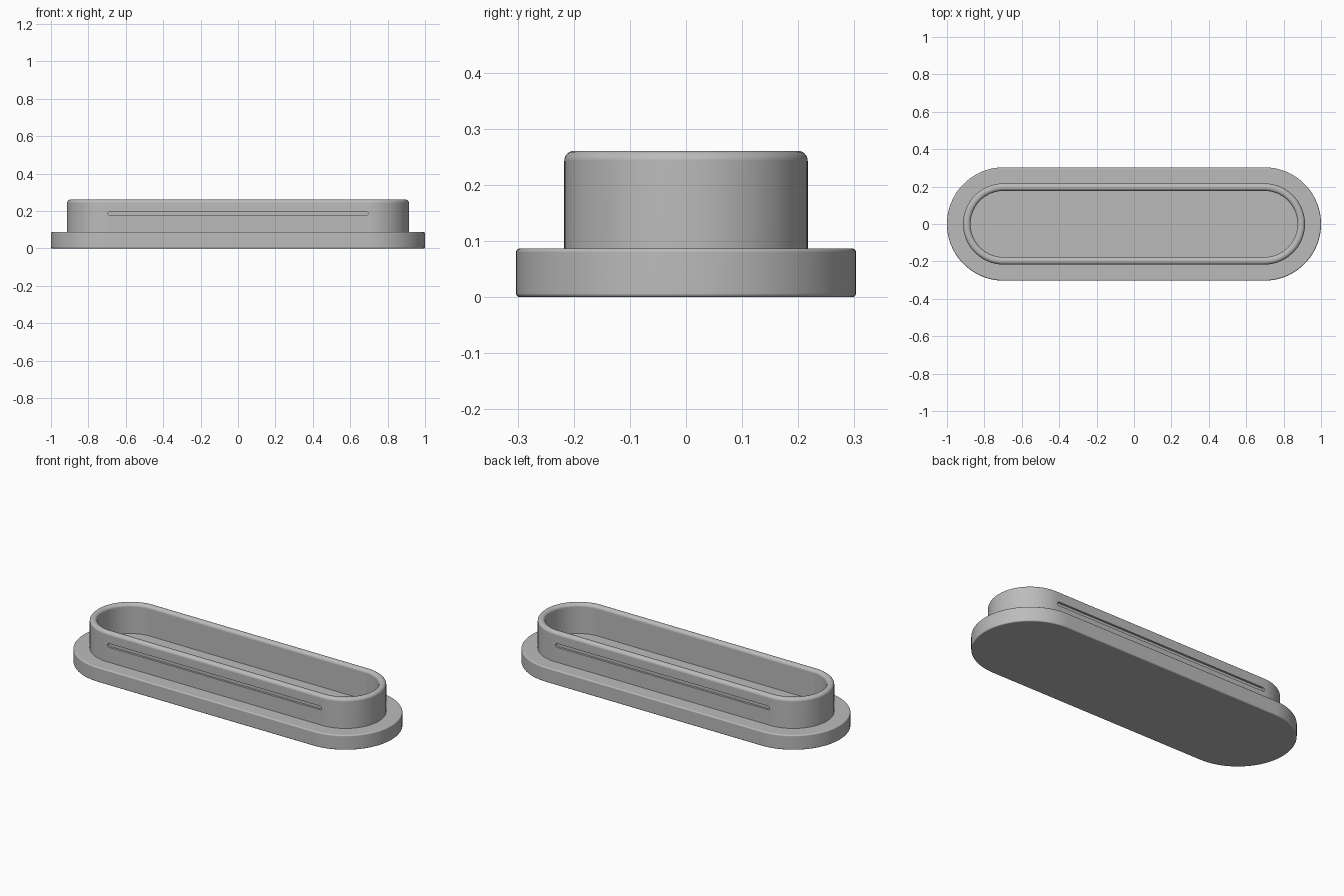
import bpy
import bmesh
from math import pi, sin, cos, radians

if "Cube" in bpy.data.objects:
    bpy.data.objects.remove(bpy.data.objects["Cube"])

HALF = 0.697          # distance from the middle to each rounded end's centre
ARC = 40              # segments per rounded end

grey = bpy.data.materials.new("plain_grey")
grey.use_nodes = True
grey.diffuse_color = (0.5, 0.5, 0.5, 1)
grey.node_tree.nodes["Principled BSDF"].inputs["Base Color"].default_value = (0.5, 0.5, 0.5, 1)


def stadium(radius, half, arc):
    """Outline of a long slot shape, counter-clockwise."""
    pts = []
    for side, start in ((1, -pi / 2), (-1, pi / 2)):
        for i in range(arc + 1):
            a = start + pi * i / arc
            pts.append((side * half + radius * cos(a), radius * sin(a)))
    return pts


def fillet(r, z, size, start, steps=6):
    """Quarter-round profile points about a centre, turning anticlockwise."""
    return [(r + size * cos(start + pi / 2 * i / steps),
             z + size * sin(start + pi / 2 * i / steps)) for i in range(steps + 1)]


def sweep(name, profile, closed, half=HALF, arc=ARC):
    """Run a (radius, height) profile round the slot outline."""
    bm = bmesh.new()
    rings = [[bm.verts.new((x, y, z)) for x, y in stadium(r, half, arc)]
             for r, z in profile]
    pairs = list(zip(rings, rings[1:]))
    if closed:
        pairs.append((rings[-1], rings[0]))
    else:
        bm.faces.new(rings[0][::-1])
        bm.faces.new(rings[-1])
    for low, high in pairs:
        for i in range(len(low)):
            j = (i + 1) % len(low)
            bm.faces.new((low[i], low[j], high[j], high[i]))
    bmesh.ops.recalc_face_normals(bm, faces=bm.faces)
    mesh = bpy.data.meshes.new(name)
    bm.to_mesh(mesh)
    bm.free()
    mesh.materials.append(grey)
    obj = bpy.data.objects.new(name, mesh)
    bpy.context.collection.objects.link(obj)
    return obj


def activate(obj):
    bpy.ops.object.select_all(action="DESELECT")
    obj.select_set(True)
    bpy.context.view_layer.objects.active = obj


# Flat flange with softened edges; its top is also the tray floor
edge = 0.007
flange = sweep("flange", fillet(0.303 - edge, edge, edge, -pi / 2)
               + fillet(0.303 - edge, 0.087 - edge, edge, 0), False)

# Upright wall with a rounded rim
soft = 0.018
wall = sweep("wall", [(0.177, 0.08), (0.217, 0.08)]
             + fillet(0.217 - soft, 0.261 - soft, soft, 0)
             + fillet(0.177 + soft, 0.261 - soft, soft, pi / 2), True)

# Shallow long grooves on the front and back of the wall
for side in (-1, 1):
    cutter = sweep("groove_cutter", [(0.011, -0.012), (0.011, 0.012)], False, 0.684, 8)
    cutter.rotation_euler.x = radians(90)
    cutter.location = (0, side * 0.217, 0.186)
    cutter.hide_render = True
    cut = wall.modifiers.new("groove", "BOOLEAN")
    cut.operation = "DIFFERENCE"
    cut.solver = "EXACT"
    cut.object = cutter
    bpy.context.view_layer.update()
    activate(wall)
    bpy.ops.object.modifier_apply(modifier=cut.name)
    bpy.data.objects.remove(cutter)

# Smooth curves, crisp flats
for obj in (flange, wall):
    activate(obj)
    bpy.ops.object.shade_smooth_by_angle(angle=radians(35))
    weighted = obj.modifiers.new("weighted_normals", "WEIGHTED_NORMAL")
    weighted.keep_sharp = True
